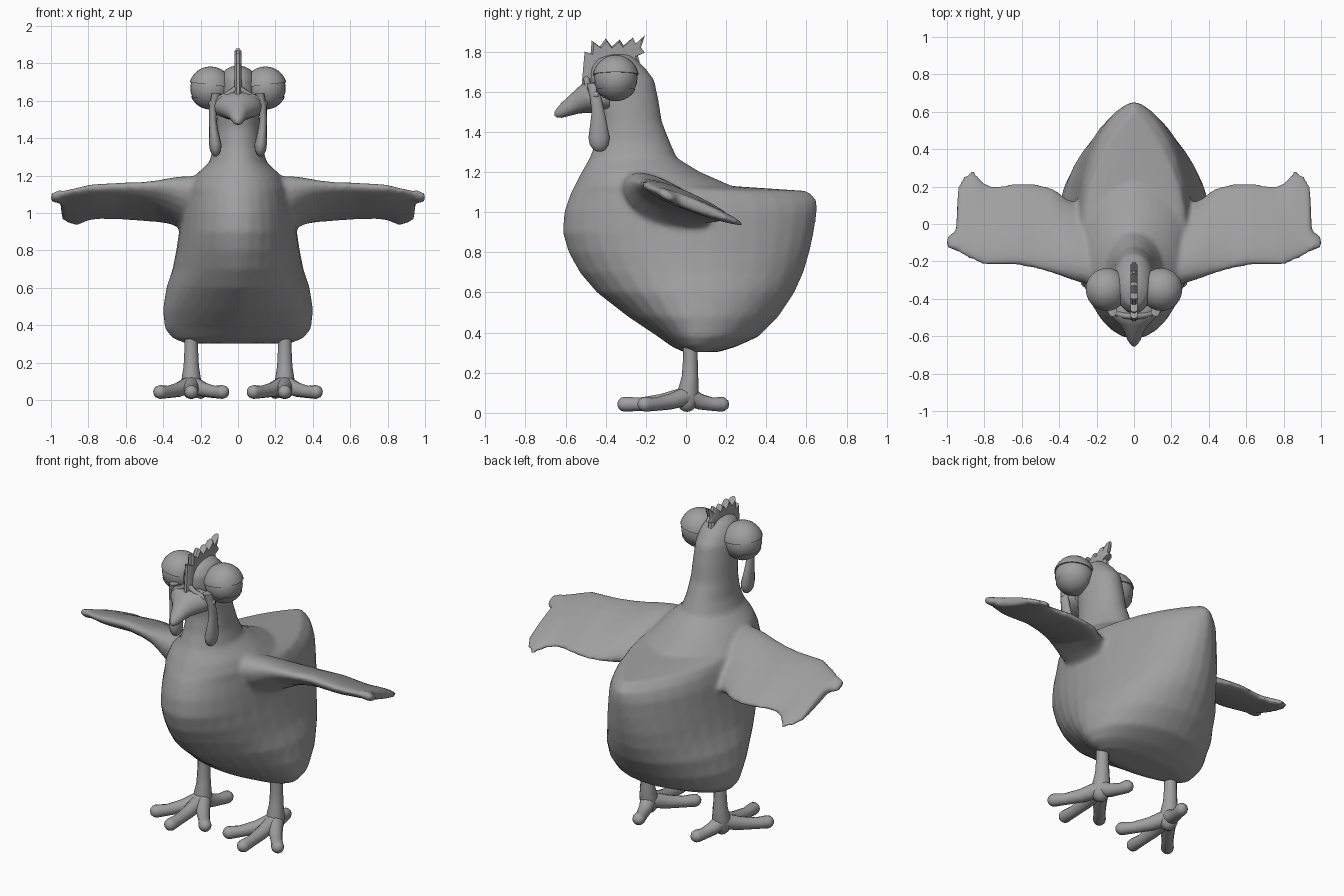
import bpy, bmesh, math
from mathutils import Vector

if "Cube" in bpy.data.objects:
    bpy.data.objects.remove(bpy.data.objects["Cube"])

grey = bpy.data.materials.new("plain_grey")
grey.diffuse_color = (0.35, 0.35, 0.35, 1)
grey.use_nodes = True
grey.node_tree.nodes["Principled BSDF"].inputs["Base Color"].default_value = grey.diffuse_color


def finish(name, bm, angle=50):
    bmesh.ops.recalc_face_normals(bm, faces=bm.faces)
    me = bpy.data.meshes.new(name)
    bm.to_mesh(me)
    bm.free()
    me.materials.append(grey)
    ob = bpy.data.objects.new(name, me)
    bpy.context.collection.objects.link(ob)
    bpy.ops.object.select_all(action='DESELECT')
    ob.select_set(True)
    bpy.context.view_layer.objects.active = ob
    bpy.ops.object.shade_smooth_by_angle(angle=math.radians(angle))
    return ob


def loft(name, rings, angle=50):
    """Skin a list of equal-length point rings and cap both ends."""
    bm = bmesh.new()
    vs = [[bm.verts.new(p) for p in r] for r in rings]
    n = len(rings[0])
    for a, b in zip(vs, vs[1:]):
        for i in range(n):
            j = (i + 1) % n
            bm.faces.new((a[i], a[j], b[j], b[i]))
    bm.faces.new(vs[0])
    bm.faces.new(vs[-1])
    return finish(name, bm, angle)


def angles(n):
    return [2 * math.pi * i / n for i in range(n)]


def tube(name, pts, n=12):
    """Round limb through (x, y, z, radius) points with a rounded far end."""
    P = [Vector(p[:3]) for p in pts]
    R = [p[3] for p in pts]
    d = (P[-1] - P[-2]).normalized()
    end, r = P[-1].copy(), R[-1]
    for a in (0.5, 1.0, 1.4):
        P.append(end + d * r * math.sin(a))
        R.append(r * math.cos(a))
    rings = []
    for i, p in enumerate(P):
        t = (P[min(i + 1, len(P) - 1)] - P[max(i - 1, 0)]).normalized()
        u = t.cross(Vector((0, 1, 0)) if abs(t.z) > 0.8 else Vector((0, 0, 1))).normalized()
        v = t.cross(u)
        rings.append([p + R[i] * (math.cos(a) * u + math.sin(a) * v) for a in angles(n)])
    return loft(name, rings, 80)


# Body, neck and head: z, front y, widest y, back y, half width, front and rear taper
BODY = [
    (.303, -.01, .06, .16, .28, 1, 1), (.33, -.07, .06, .25, .35, 1.2, 1),
    (.38, -.14, .06, .36, .39, 1.3, 1), (.48, -.29, .05, .46, .402, 1.35, 1),
    (.60, -.445, .04, .54, .383, 1.3, 1), (.70, -.53, .02, .585, .35, 1.2, 1),
    (.80, -.585, 0, .615, .33, 1.1, 1), (.90, -.615, 0, .637, .315, 1, 1.1),
    (1.0, -.607, -.02, .653, .305, 1, 1.2), (1.06, -.587, -.05, .653, .295, 1, 1.4),
    (1.105, -.57, -.08, .61, .285, 1, 1.8), (1.13, -.555, -.15, .23, .275, 1, 1.3),
    (1.20, -.52, -.22, .07, .23, 1, 1.1), (1.27, -.48, -.26, -.045, .155, 1, 1),
    (1.35, -.45, -.27, -.08, .13, 1, 1), (1.45, -.435, -.28, -.12, .118, 1, 1),
    (1.55, -.45, -.29, -.135, .112, 1, 1), (1.66, -.48, -.31, -.158, .107, 1, 1),
    (1.72, -.475, -.33, -.205, .097, 1, 1), (1.765, -.44, -.34, -.25, .072, 1, 1),
    (1.787, -.38, -.34, -.28, .03, 1, 1)]
rings = []
for z, f, c, b, w, qf, qb in BODY:
    ring = []
    for a in angles(32):
        s, k = math.sin(a), math.cos(a)
        x = w * math.copysign(abs(k) ** (qf if s < 0 else qb), k)
        ring.append((x, c + ((c - f) if s < 0 else (b - c)) * s, z))
    rings.append(ring)
body = loft("body", rings, 70)

# Wing sections: x, leading y, trailing y, half thickness, z at y = 0
WING = [(.12, -.33, .05, .09, 1.0), (.22, -.325, .08, .115, 1.0),
        (.30, -.31, .11, .115, 1.005), (.36, -.29, .135, .092, 1.025),
        (.43, -.265, .19, .068, 1.042), (.52, -.24, .215, .053, 1.052),
        (.63, -.22, .22, .047, 1.06), (.75, -.22, .205, .044, 1.055),
        (.80, -.22, .22, .041, 1.052), (.86, -.195, .292, .037, 1.05),
        (.91, -.17, .255, .033, 1.05), (.942, -.153, .205, .03, 1.05),
        (.952, -.145, -.035, .03, 1.05), (.98, -.133, -.05, .026, 1.046),
        (1.003, -.125, -.07, .014, 1.045)]


def wing_ring(s, x, lead, trail, h, zc):
    pts = []
    for a in angles(20):
        y = (lead + trail) / 2 + (trail - lead) / 2 * math.cos(a)
        pts.append((s * x, y, zc - .39 * y + h * math.sin(a) * (1 - .2 * math.cos(a))))
    return pts


wings = [loft("wing", [wing_ring(s, *w) for w in WING], 70) for s in (1, -1)]

# Fuse wings into the body as one smooth skin
bpy.ops.object.select_all(action='DESELECT')
for ob in wings + [body]:
    ob.select_set(True)
bpy.context.view_layer.objects.active = body
bpy.ops.object.join()
body.modifiers.clear()
rm = body.modifiers.new("fuse", 'REMESH')
rm.mode, rm.voxel_size, rm.use_smooth_shade = 'VOXEL', .014, True
sm = body.modifiers.new("soften", 'SMOOTH')
sm.factor, sm.iterations = .5, 5

# Beak: y, half width, bottom, top
BEAK = [(-.38, .12, 1.50, 1.63), (-.45, .14, 1.495, 1.65), (-.50, .115, 1.495, 1.65),
        (-.54, .075, 1.49, 1.62), (-.58, .05, 1.48, 1.582), (-.62, .035, 1.47, 1.545),
        (-.645, .018, 1.472, 1.515), (-.656, .004, 1.482, 1.498)]
loft("beak", [[(w * math.cos(a), y, (lo + hi) / 2 + (hi - lo) / 2 * math.sin(a))
               for a in angles(16)] for y, w, lo, hi in BEAK])

# Comb: spiky plate, thin at the points
COMB = [(-.52, 1.63), (-.505, 1.80), (-.475, 1.79), (-.47, 1.855), (-.43, 1.825),
        (-.40, 1.865), (-.37, 1.825), (-.33, 1.86), (-.31, 1.83), (-.265, 1.87),
        (-.25, 1.84), (-.205, 1.88), (-.225, 1.82), (-.205, 1.795), (-.24, 1.78),
        (-.23, 1.745), (-.285, 1.765), (-.32, 1.72), (-.44, 1.62)]


def comb_ring(x, shrink):
    return [(x, -.36 + (y + .36) * shrink, 1.74 + (z - 1.74) * shrink) for y, z in COMB]


loft("comb", [comb_ring(-.02, .9), comb_ring(-.008, 1), comb_ring(.008, 1),
              comb_ring(.02, .9)], 40)

# Wattle sections: z, x, y, half depth, half thickness
WATTLE = [(1.64, .115, -.465, .03, .025), (1.57, .132, -.45, .028, .022),
          (1.50, .135, -.438, .032, .02), (1.44, .13, -.435, .042, .025),
          (1.37, .122, -.433, .053, .033), (1.335, .12, -.433, .046, .03),
          (1.312, .12, -.432, .03, .018), (1.302, .12, -.432, .01, .006)]


def eye_part(name, s, radius, cut=None, keep=1):
    """Sphere, optionally cut at height cut and closed, keeping one side."""
    bm = bmesh.new()
    bmesh.ops.create_uvsphere(bm, u_segments=24, v_segments=16, radius=radius)
    bmesh.ops.translate(bm, verts=bm.verts, vec=(s * .147, -.35, 1.667))
    if cut:
        bmesh.ops.bisect_plane(bm, geom=bm.verts[:] + bm.edges[:] + bm.faces[:],
                               plane_co=(s * .147, -.35, cut),
                               plane_no=(s * -.12 * keep, 0, keep), clear_inner=True)
        bmesh.ops.holes_fill(bm, edges=[e for e in bm.edges if e.is_boundary])
    finish(name, bm, 40)


for side, s in (("left", 1), ("right", -1)):
    # Wattles
    loft("wattle_" + side, [[(s * x + rx * math.cos(a), y + ry * math.sin(a), z)
                             for a in angles(12)] for z, x, y, ry, rx in WATTLE], 70)
    # Eyes and eyelids
    eye_part("eyeball_" + side, s, .108)
    eye_part("upper_eyelid_" + side, s, .116, 1.685, 1)
    eye_part("lower_eyelid_" + side, s, .114, 1.61, -1)
    # Brow fold from the beak around the eye
    tube("cheek_fold_" + side, [(s * .01, -.495, 1.665, .016), (s * .05, -.49, 1.635, .016),
                                (s * .10, -.475, 1.61, .017), (s * .14, -.45, 1.585, .018)], 8)
    # Legs and toes
    X = s * .25
    tube("leg_" + side, [(X, .022, .40, .036), (X, .022, .28, .036), (X, .02, .18, .041),
                         (X, .012, .11, .052), (X, .005, .055, .05)])
    for toe, dx, y in (("inner", -.167 * s, -.205), ("middle", 0, -.305),
                       ("outer", .167 * s, -.205), ("hind", -.05 * s, .178)):
        tube(f"{toe}_toe_{side}", [(X, .01, .085, .048),
                                   (X + dx * .4, y * .4, .055, .039),
                                   (X + dx * .75, y * .75, .043, .033),
                                   (X + dx, y, .043, .037)])
